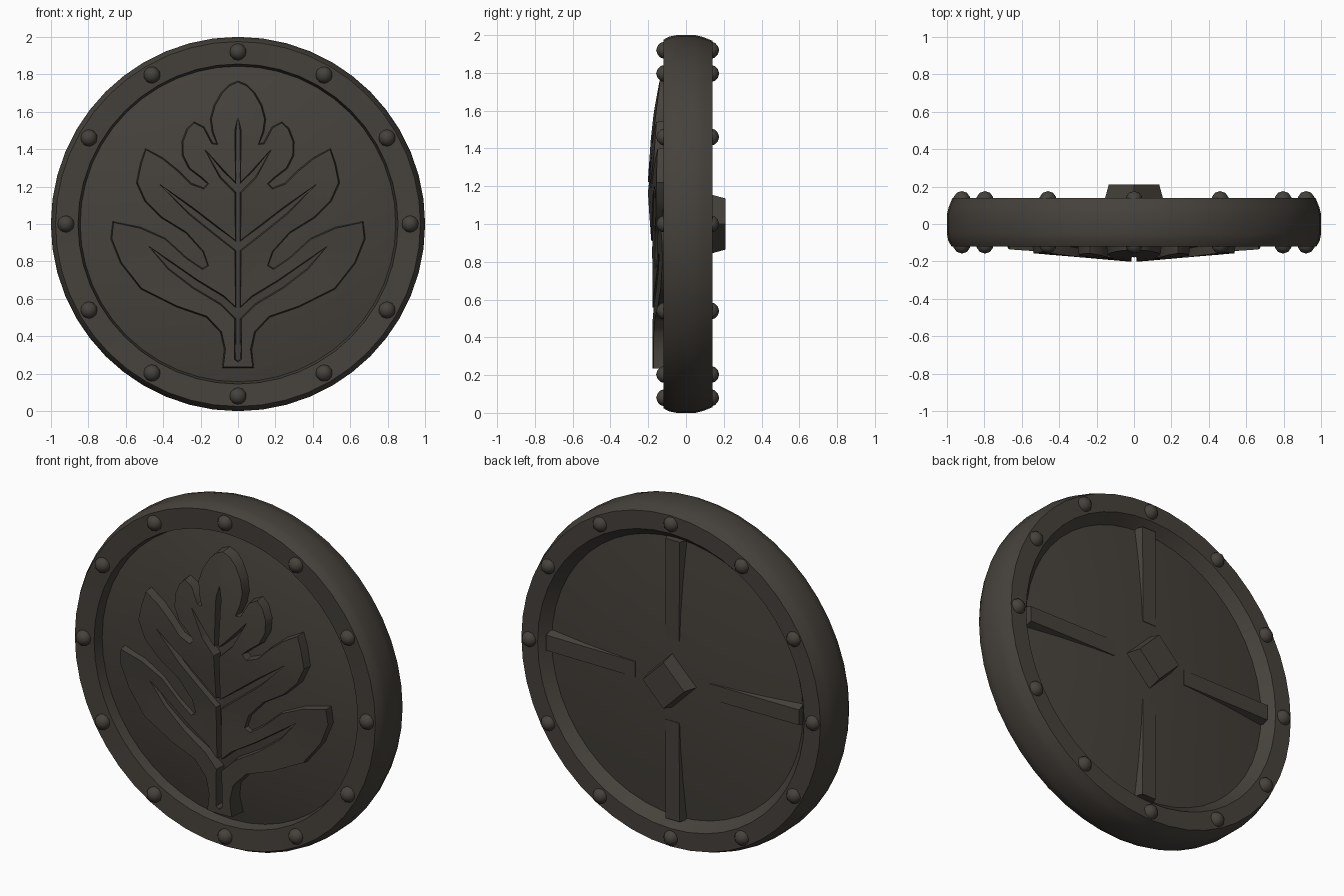
import bpy, bmesh, math
from mathutils import Vector, Matrix

if "Cube" in bpy.data.objects:
    bpy.data.objects.remove(bpy.data.objects["Cube"])

iron = bpy.data.materials.new("dark_iron")
iron.diffuse_color = (0.061, 0.053, 0.044, 1)
iron.use_nodes = True
iron.node_tree.nodes["Principled BSDF"].inputs["Base Color"].default_value = iron.diffuse_color


def finish(name, bm, angle=30, smooth=True):
    bmesh.ops.recalc_face_normals(bm, faces=bm.faces)
    me = bpy.data.meshes.new(name)
    bm.to_mesh(me)
    bm.free()
    me.materials.append(iron)
    ob = bpy.data.objects.new(name, me)
    bpy.context.collection.objects.link(ob)
    bpy.ops.object.select_all(action='DESELECT')
    ob.select_set(True)
    bpy.context.view_layer.objects.active = ob
    if smooth:
        bpy.ops.object.shade_smooth_by_angle(angle=math.radians(angle))
    return ob


def dome(r):
    """Front panel surface depth at radius r."""
    return -0.055 - 0.095 * (1 - (r / 0.85) ** 2)


def back_dome(r):
    """Back panel surface depth at radius r."""
    return 0.08 + 0.05 * (1 - (r / 0.81) ** 2)


def leaf_top(x, z):
    """Raised leaf surface: highest on the midrib, falling to the lobes."""
    drop = 0.17 * (z - 1.15) ** 2 if z > 1.15 else 0.025 * min(1, (1.15 - z) * 3)
    return -0.203 + 0.085 * x + drop


def lathe(name, profile, n=48):
    """Revolve (radius, y) points about the y axis through z = 1."""
    bm = bmesh.new()
    vs = [bm.verts.new((r, y, 1)) for r, y in profile]
    es = [bm.edges.new(p) for p in zip(vs, vs[1:])]
    bmesh.ops.spin(bm, geom=vs + es, cent=(0, 0, 1), axis=(0, 1, 0),
                   angle=2 * math.pi, steps=n, use_duplicate=False)
    bmesh.ops.remove_doubles(bm, verts=bm.verts, dist=1e-4)
    return finish(name, bm)


# Shield: domed front, raised rim, shallow bulging back
steps = [0, 0.2, 0.4, 0.6, 0.75]
lathe("shield_body",
      [(r, dome(r)) for r in steps] +
      [(0.843, -0.055), (0.855, -0.113), (0.975, -0.12), (0.992, -0.09), (1.0, -0.05),
       (1.0, 0.05), (0.99, 0.09), (0.97, 0.14), (0.865, 0.14), (0.815, 0.08)] +
      [(r, back_dome(r)) for r in reversed(steps)])

# Rivets around the rim on both faces
for name, y in (("front_rivets", -0.112), ("back_rivets", 0.13)):
    bm = bmesh.new()
    for i in range(12):
        a = i * math.pi / 6
        pos = (0.92 * math.cos(a), y, 1 + 0.92 * math.sin(a))
        bmesh.ops.create_icosphere(bm, subdivisions=2, radius=0.046,
                                   matrix=Matrix.Translation(pos))
    finish(name, bm)

# Four ribs across the back, sinking into the bulge near the boss
bm = bmesh.new()
for i in range(4):
    rot = Matrix.Rotation(i * math.pi / 2, 3, 'Y')
    ends = []
    for r, top in ((0.24, 0.128), (0.82, 0.125)):
        ends.append([bm.verts.new(rot @ Vector((r, y, w)) + Vector((0, 0, 1)))
                     for w, y in ((-0.065, 0.07), (-0.045, top), (0.045, top), (0.065, 0.07))])
    a, b = ends
    for k in range(4):
        bm.faces.new((a[k], a[(k + 1) % 4], b[(k + 1) % 4], b[k]))
    bm.faces.new(a)
    bm.faces.new(b)
finish("back_ribs", bm, smooth=False)

# Diamond boss in the middle of the back
bm = bmesh.new()
bmesh.ops.create_cone(bm, cap_ends=True, segments=4, radius1=0.165, radius2=0.135, depth=0.11,
                      matrix=Matrix.Translation((0, 0.155, 1)) @ Matrix.Rotation(-math.pi / 2, 4, 'X'))
finish("back_boss", bm, smooth=False)

# Leaf emblem: right half outline, outer lobes then centre groove with side veins
lobes = [(0, 1.765), (0.05, 1.745), (0.09, 1.705), (0.13, 1.635), (0.15, 1.56), (0.14, 1.49),
         (0.115, 1.43), (0.135, 1.435), (0.18, 1.52), (0.235, 1.548), (0.275, 1.51),
         (0.302, 1.44), (0.30, 1.365), (0.265, 1.295), (0.20, 1.245), (0.165, 1.215),
         (0.185, 1.195), (0.25, 1.22), (0.32, 1.29), (0.40, 1.355), (0.495, 1.405),
         (0.525, 1.32), (0.545, 1.22), (0.50, 1.12), (0.41, 1.03), (0.28, 0.95), (0.19, 0.85),
         (0.165, 0.78), (0.19, 0.765), (0.27, 0.82), (0.385, 0.925), (0.52, 0.985),
         (0.67, 1.015), (0.682, 0.92), (0.63, 0.79), (0.52, 0.65), (0.33, 0.555),
         (0.17, 0.50), (0.095, 0.42), (0.075, 0.33), (0.085, 0.23), (0, 0.23)]
veins = [(0, 0.265), (0.012, 0.28), (0.01, 0.495), (0.09, 0.575), (0.24, 0.665), (0.37, 0.765),
         (0.47, 0.875), (0.35, 0.785), (0.22, 0.695), (0.08, 0.61), (0.01, 0.55),
         (0.01, 0.86), (0.13, 0.955), (0.26, 1.06), (0.41, 1.205), (0.25, 1.085),
         (0.12, 0.985), (0.01, 0.905), (0.01, 1.17), (0.09, 1.25), (0.175, 1.395),
         (0.075, 1.275), (0.01, 1.215), (0.009, 1.5), (0, 1.57)]
bm = bmesh.new()
face = bm.faces.new([bm.verts.new((x, 0, z)) for x, z in lobes + veins])
face.normal_update()
if face.normal.y > 0:
    face.normal_flip()
bmesh.ops.inset_region(bm, faces=[face], thickness=0.008, use_even_offset=False, use_boundary=True)
for v in face.verts:
    v.co.y = 1                      # mark as raised surface
    if v.co.x < 0.02 and (v.co.z > 1.55 or v.co.z < 0.27):
        v.co.x = 0                  # keep the centre seam closed
bmesh.ops.triangulate(bm, faces=[face])
for axis, cuts in (((1, 0, 0), (0.15, 0.3, 0.45)),
                   ((0, 0, 1), (0.45, 0.65, 0.85, 1.05, 1.25, 1.45, 1.62))):
    for c in cuts:
        bmesh.ops.bisect_plane(bm, geom=bm.verts[:] + bm.edges[:] + bm.faces[:],
                               plane_co=Vector(axis) * c, plane_no=axis)
for v in bm.verts:                  # wrap the leaf over the dome
    x, up, z = v.co
    ground = dome(math.hypot(x, z - 1)) + 0.01
    v.co.y = ground + up * (leaf_top(x, z) - ground)
bmesh.ops.delete(bm, geom=[f for f in bm.faces if all(abs(v.co.x) < 1e-4 for v in f.verts)],
                 context='FACES')
bmesh.ops.recalc_face_normals(bm, faces=bm.faces)
twin = bmesh.ops.duplicate(bm, geom=bm.verts[:] + bm.edges[:] + bm.faces[:])["geom"]
for v in twin:
    if isinstance(v, bmesh.types.BMVert):
        v.co.x *= -1
bmesh.ops.remove_doubles(bm, verts=bm.verts, dist=1e-4)
finish("leaf_emblem", bm, 35)
